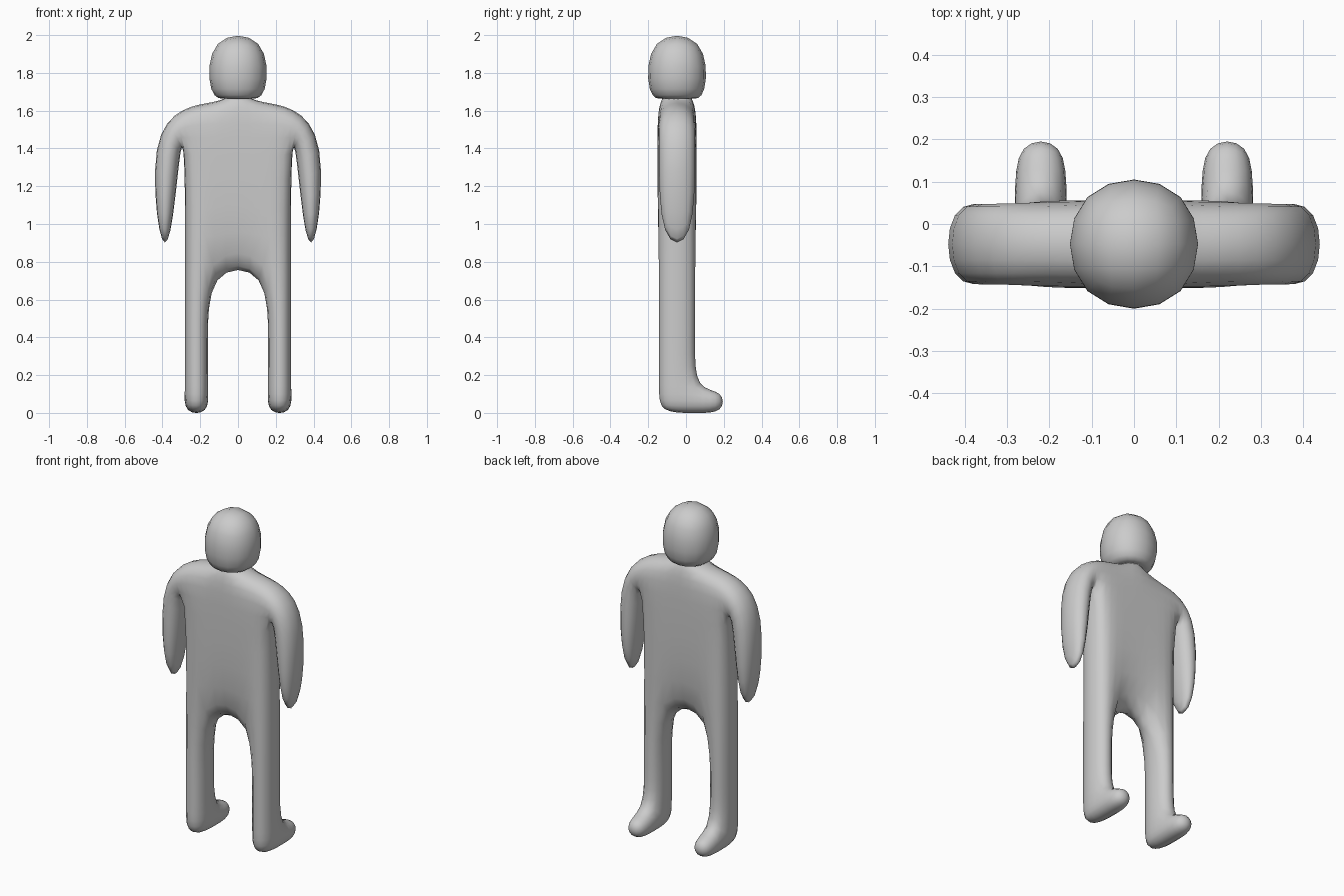
import bpy, bmesh
from collections import Counter

if "Cube" in bpy.data.objects:
    bpy.data.objects.remove(bpy.data.objects["Cube"])

YF, YB = -0.151, 0.056          # front and back of the cage
YC = (YF + YB) / 2

# Cage outline points (x, z) for one half of the body
P = {
    "in0": (0.1545, -0.006), "in1": (0.1545, 0.125), "in2": (0.1545, 0.36), "crotch": (0.1545, 0.745),
    "out0": (0.286, -0.006), "out1": (0.286, 0.125), "out2": (0.286, 0.36), "hip": (0.286, 0.745),
    "chest": (0.13, 1.44), "armpit": (0.286, 1.44), "neck": (0.12, 1.65), "shoulder": (0.29, 1.635),
    "arm_in": (0.299, 1.41), "arm_out": (0.475, 1.465), "hand_in": (0.355, 0.856), "hand_out": (0.42, 0.856),
}

# Quads of one half: leg, torso side, arm
HALF = [
    ("in0", "out0", "out1", "in1"), ("in1", "out1", "out2", "in2"), ("in2", "out2", "hip", "crotch"),
    ("crotch", "hip", "armpit", "chest"), ("chest", "armpit", "shoulder", "neck"),
    ("armpit", "arm_in", "arm_out", "shoulder"), ("arm_in", "hand_in", "hand_out", "arm_out"),
]
cells = [[(n, s) for n in q] for q in HALF for s in (1, -1)]
# Middle of the torso
for lo, hi in (("crotch", "chest"), ("chest", "neck")):
    cells.append([(lo, -1), (lo, 1), (hi, 1), (hi, -1)])

bm = bmesh.new()
front = {(n, s): bm.verts.new((s * x, YF, z)) for n, (x, z) in P.items() for s in (1, -1)}
back = {(n, s): bm.verts.new((s * x, YB, z)) for n, (x, z) in P.items() for s in (1, -1)}

# Front and back sheets, then walls along the outline
count = Counter()
back_faces, walls = {}, {}
for c in cells:
    bm.faces.new([front[k] for k in c])
    back_faces[tuple(c)] = bm.faces.new([back[k] for k in reversed(c)])
    for a, b in zip(c, c[1:] + c[:1]):
        count[frozenset((a, b))] += 1
for e, n in count.items():
    if n == 1:
        a, b = tuple(e)
        walls[e] = bm.faces.new([front[a], front[b], back[b], back[a]])


def extrude(face, move):
    """Replace a face by an extruded box end, placing each vertex with move(co)."""
    old = list(face.verts)
    new = [bm.verts.new(move(v.co)) for v in old]
    bm.faces.remove(face)
    for i in range(len(old)):
        j = (i + 1) % len(old)
        bm.faces.new([old[i], old[j], new[j], new[i]])
    return bm.faces.new(new)


def ring(hx, hy, z):
    return lambda co: (hx if co.x > 0 else -hx, YC + (hy if co.y > YC else -hy), z)


# Feet
for s in (1, -1):
    extrude(back_faces[tuple((n, s) for n in HALF[0])], lambda co: (co.x, 0.207, co.z))

# Neck and head
top = walls[frozenset((("neck", 1), ("neck", -1)))]
for r in ((0.05, 0.067, 1.672), (0.175, 0.175, 1.648), (0.175, 0.175, 2.027)):
    top = extrude(top, ring(*r))

bmesh.ops.recalc_face_normals(bm, faces=bm.faces[:])
for f in bm.faces:
    f.smooth = True
mesh = bpy.data.meshes.new("body")
bm.to_mesh(mesh)
bm.free()
body = bpy.data.objects.new("body", mesh)
bpy.context.collection.objects.link(body)

# Smooth skin
sub = body.modifiers.new("smooth", "SUBSURF")
sub.levels = sub.render_levels = 2
